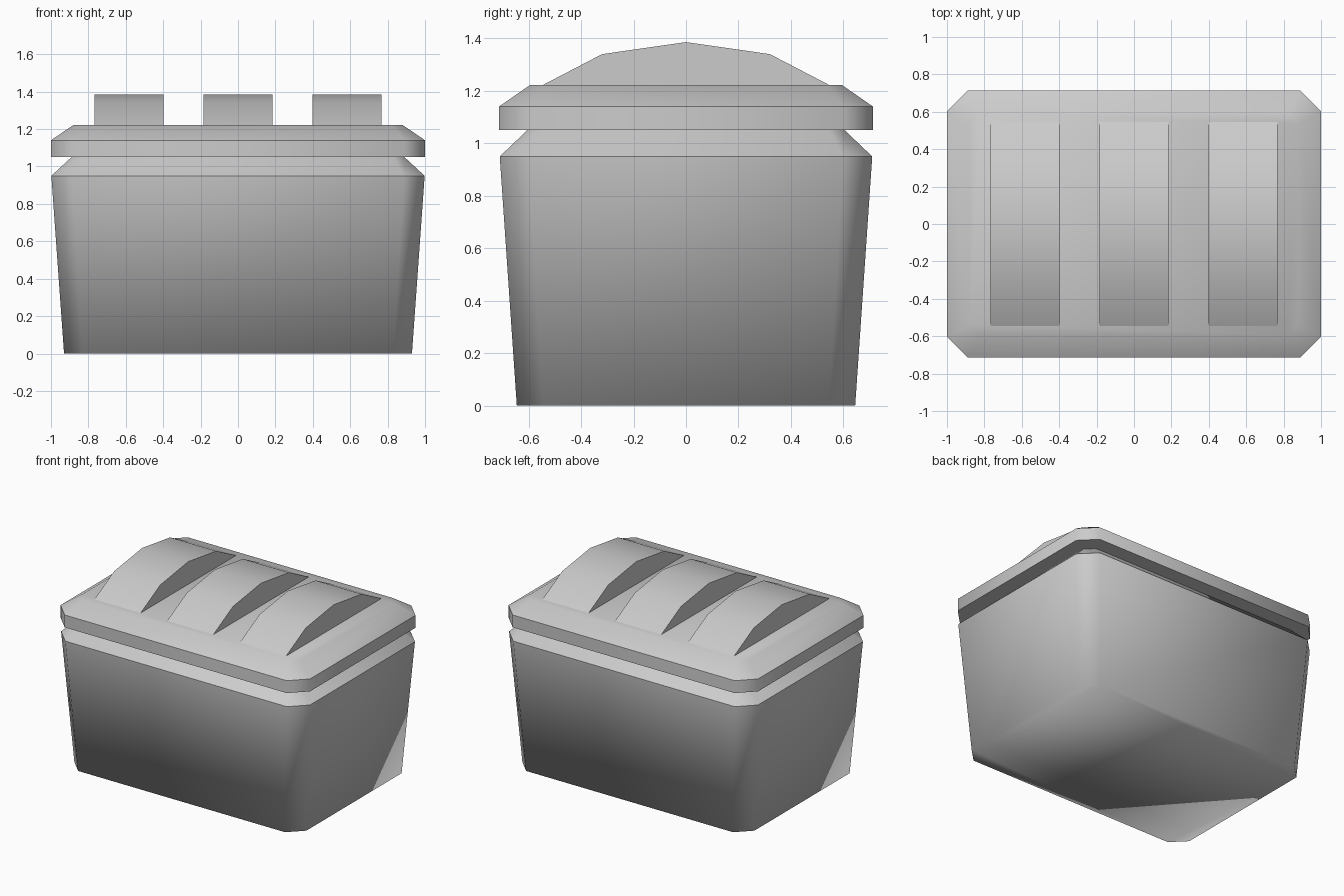
import bpy
import bmesh

if "Cube" in bpy.data.objects:
    bpy.data.objects.remove(bpy.data.objects["Cube"], do_unlink=True)

grey = bpy.data.materials.new("plain grey")
grey.use_nodes = True
grey.diffuse_color = (0.6, 0.6, 0.6, 1)
grey.node_tree.nodes["Principled BSDF"].inputs["Base Color"].default_value = (0.6, 0.6, 0.6, 1)


def finish(name, bm):
    bmesh.ops.recalc_face_normals(bm, faces=bm.faces[:])
    mesh = bpy.data.meshes.new(name)
    bm.to_mesh(mesh)
    bm.free()
    mesh.materials.append(grey)
    obj = bpy.data.objects.new(name, mesh)
    bpy.context.collection.objects.link(obj)
    return obj


def octagon(x, y, c):
    """Rectangle of half sizes x, y with its corners cut by c."""
    return [(x, c - y), (x, y - c), (x - c, y), (c - x, y),
            (-x, y - c), (-x, c - y), (c - x, -y), (x - c, -y)]


def loft(name, levels, sharp, top_cap):
    """Stack cut-corner rings (half x, half y, cut, z); listed rings stay crisp."""
    bm = bmesh.new()
    rings = [[bm.verts.new((px, py, z)) for px, py in octagon(x, y, c)]
             for x, y, c, z in levels]
    for low, high in zip(rings, rings[1:]):
        for i in range(8):
            j = (i + 1) % 8
            bm.faces.new((low[i], low[j], high[j], high[i]))
    bm.faces.new(rings[0][::-1])
    if top_cap:
        bm.faces.new(rings[-1])
    for face in bm.faces:
        face.smooth = True
    for index in sharp:
        for i in range(8):
            bm.edges.get((rings[index][i], rings[index][(i + 1) % 8])).smooth = False
    return finish(name, bm)


# Tapered chest body, softly shaded across its walls and floor
loft("chest_body", [(0.93, 0.645, 0.10, 0), (0.998, 0.71, 0.11, 0.95),
                    (0.89, 0.605, 0.06, 1.05)], [1], False)

# Lid with a crisp rim and a soft sloping top
loft("chest_lid", [(1, 0.713, 0.11, 1.05), (1, 0.713, 0.11, 1.14),
                   (0.88, 0.595, 0.06, 1.222)], [0, 1], True)

# Three arched ribs across the lid
ARCH = [(-0.56, 1.215), (-0.32, 1.34), (0, 1.386), (0.32, 1.34), (0.56, 1.215)]
for name, centre in (("right_rib", -0.583), ("middle_rib", 0), ("left_rib", 0.583)):
    bm = bmesh.new()
    ends = [[bm.verts.new((centre + side * 0.185, y, z)) for y, z in ARCH]
            for side in (-1, 1)]
    for i in range(len(ARCH) - 1):
        face = bm.faces.new((ends[0][i], ends[1][i], ends[1][i + 1], ends[0][i + 1]))
        face.smooth = True
    for end in ends:
        bm.faces.new(end)
    for edge in bm.edges:
        if len({round(v.co.x, 3) for v in edge.verts}) == 1:
            edge.smooth = False
    finish(name, bm)
